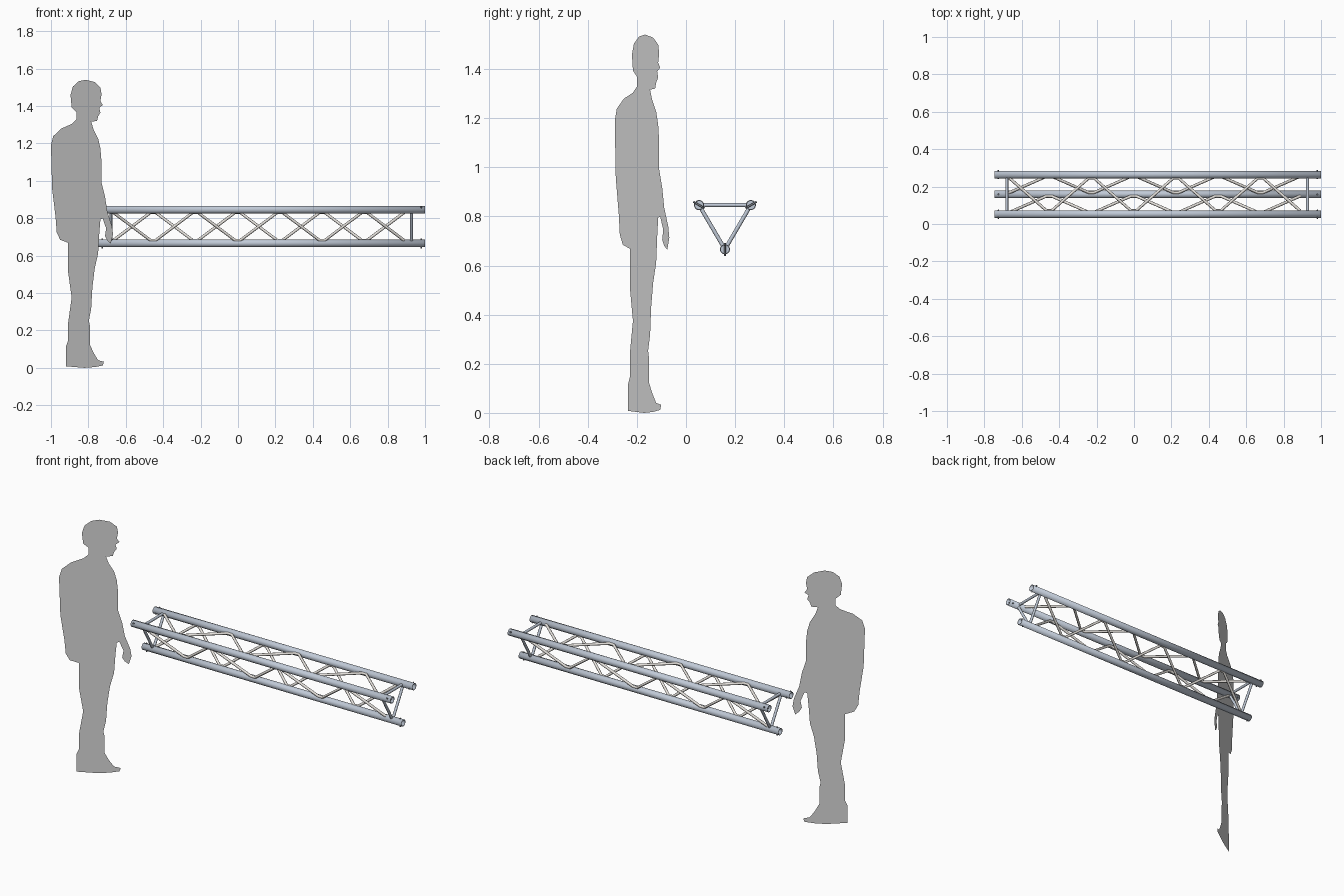
import bpy
import bmesh
from math import radians
from mathutils import Vector

cube = bpy.data.objects.get("Cube")
if cube:
    bpy.data.objects.remove(cube, do_unlink=True)


def material(name, rgb, alpha=1.0):
    mat = bpy.data.materials.new(name)
    mat.use_nodes = True
    mat.diffuse_color = (*rgb, alpha)
    shader = mat.node_tree.nodes["Principled BSDF"]
    shader.inputs["Base Color"].default_value = (*rgb, 1)
    shader.inputs["Alpha"].default_value = alpha
    shader.inputs["Roughness"].default_value = 0.5
    return mat


ALUMINIUM = material("blue grey aluminium", (0.53, 0.59, 0.68))
BRACE = material("warm grey brace metal", (0.82, 0.79, 0.75))
STEEL = material("dark pin steel", (0.2, 0.22, 0.25))
FIGURE = material("figure grey", (0.7, 0.7, 0.7), 0.75)

X_START, X_END = -0.745, 1.0
TUBE_R, ROD_R = 0.0205, 0.008
CHORDS = {
    "front": Vector((0, 0.053, 0.846)),
    "back": Vector((0, 0.264, 0.846)),
    "bottom": Vector((0, 0.1585, 0.666)),
}
CENTRE = sum(CHORDS.values(), Vector()) / 3


def smooth(obj):
    bpy.ops.object.select_all(action="DESELECT")
    obj.select_set(True)
    bpy.context.view_layer.objects.active = obj
    bpy.ops.object.shade_smooth_by_angle(angle=radians(40))


def cylinder(name, start, end, radius, mat, sides=24, wall=0):
    """Round bar between two points, or an open tube when wall is given."""
    axis = end - start
    bpy.ops.mesh.primitive_cylinder_add(
        vertices=sides, radius=radius, depth=axis.length,
        end_fill_type="NOTHING" if wall else "NGON",
        location=(start + end) / 2,
        rotation=axis.to_track_quat("Z", "Y").to_euler())
    obj = bpy.context.object
    obj.name = name
    obj.data.materials.append(mat)
    smooth(obj)
    if wall:
        shell = obj.modifiers.new("wall", "SOLIDIFY")
        shell.thickness = wall
        shell.offset = -1


def bent_rod(name, points, mat):
    """Round rod following a path of straight runs."""
    curve = bpy.data.curves.new(name, "CURVE")
    curve.dimensions = "3D"
    curve.bevel_depth = ROD_R
    curve.bevel_resolution = 3
    curve.use_fill_caps = True
    spline = curve.splines.new("POLY")
    spline.points.add(len(points) - 1)
    for point, co in zip(spline.points, points):
        point.co = (*co, 1)
    curve.materials.append(mat)
    obj = bpy.data.objects.new(name, curve)
    bpy.context.collection.objects.link(obj)


def along(x):
    return Vector((x, 0, 0))


# Main chords with recessed couplers and cross pins at both ends
for name, pos in CHORDS.items():
    cylinder(name + "_chord", pos + along(X_START), pos + along(X_END),
             TUBE_R, ALUMINIUM, wall=0.004)
    outward = (pos - CENTRE).normalized()
    for end, x, inward in (("right", X_START, 1), ("left", X_END, -1)):
        plug = pos + along(x + inward * 0.035)
        cylinder(f"{name}_{end}_coupler", plug, plug + along(inward * 0.03),
                 TUBE_R - 0.003, ALUMINIUM)
        pin = pos + along(x + inward * 0.02)
        cylinder(f"{name}_{end}_pin", pin - outward * 0.025,
                 pin + outward * 0.027, 0.004, STEEL, sides=12)

# Each truss face: two straight end struts and one zigzag brace
FIRST, STEP, BEND = -0.68, 0.226, 0.014
for low, high in (("bottom", "front"), ("front", "back"), ("back", "bottom")):
    a, b = CHORDS[low], CHORDS[high]
    inset = (b - a).normalized() * (TUBE_R - 0.002)
    for end, x in (("right", FIRST), ("left", 0.928)):
        cylinder(f"{low}_{high}_{end}_strut", a + along(x), b + along(x),
                 ROD_R, ALUMINIUM, sides=12)
    path = []
    for k in range(8):
        node = a + inset if k % 2 else b - inset
        x = FIRST + STEP * k
        path += [node + along(x - BEND), node + along(x + BEND)]
    bent_rod(f"{low}_{high}_zigzag", path[1:-1], BRACE)

# Flat standing figure: outline as (across, height), clockwise from the crown
OUTLINE = [
    (30, 378), (38, 375), (43, 368), (44, 359), (43, 350), (45, 345),
    (42, 341), (43, 335), (41, 330), (40, 324), (35, 323), (37, 313),
    (41, 301), (43, 288), (44, 270), (44, 243), (47, 225), (49, 205),
    (53, 186), (54, 175), (52, 163), (49, 167), (47, 173), (48, 183),
    (45, 196), (43, 195), (42, 176), (41, 150), (38, 130), (36, 105),
    (35, 78), (33, 62), (34, 54), (34, 30), (37, 20), (41, 10), (46, 8),
    (45, 3), (38, 1), (29, 0), (13, 2), (13, 28), (15, 36), (15, 60),
    (18, 92), (15, 125), (15, 164), (8, 168), (5, 178), (4, 198), (1, 235),
    (0, 292), (2, 304), (9, 314), (18, 320), (22, 326), (22, 336),
    (18, 342), (17, 358), (19, 369), (24, 376),
]
FOOT = Vector((-1, -0.29, 0))
FACING = Vector((0.332, 0.222, 0)) / 54
UP = Vector((0, 0, 1.54 / 378))
bm = bmesh.new()
sheet = bm.faces.new([bm.verts.new(FOOT + FACING * u + UP * v)
                      for u, v in reversed(OUTLINE)])
sheet.normal_update()
bmesh.ops.triangulate(bm, faces=[sheet])
mesh = bpy.data.meshes.new("standing_figure")
bm.to_mesh(mesh)
bm.free()
mesh.materials.append(FIGURE)
bpy.context.collection.objects.link(bpy.data.objects.new("standing_figure", mesh))
